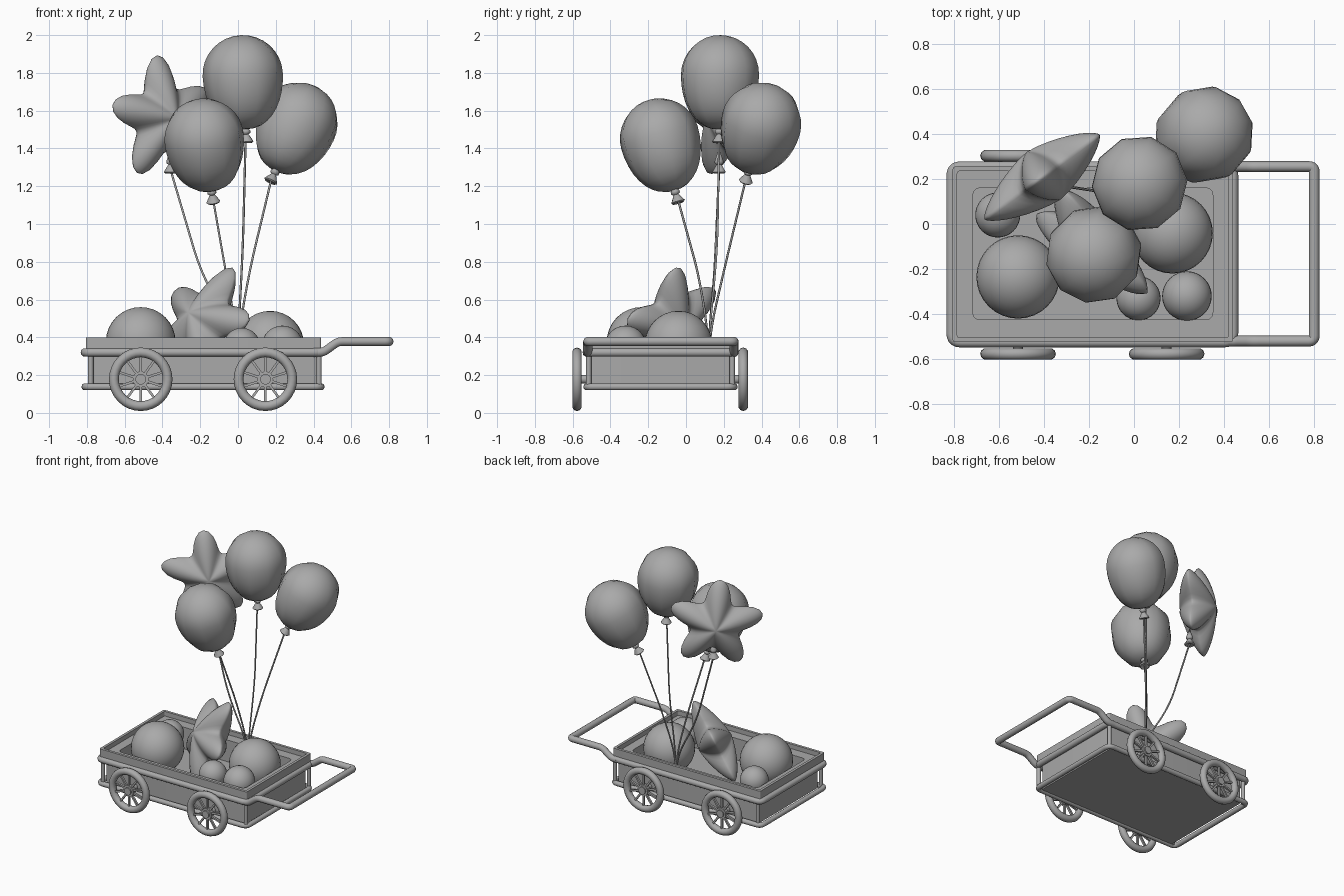
import bpy, bmesh, math
from mathutils import Vector, Matrix

if "Cube" in bpy.data.objects:
    bpy.data.objects.remove(bpy.data.objects["Cube"])

grey = bpy.data.materials.new("plain grey")
grey.diffuse_color = (0.4, 0.4, 0.4, 1)
grey.use_nodes = True
grey.node_tree.nodes["Principled BSDF"].inputs["Base Color"].default_value = grey.diffuse_color


def finish(bm, name, angle=None):
    bmesh.ops.recalc_face_normals(bm, faces=bm.faces)
    me = bpy.data.meshes.new(name)
    bm.to_mesh(me)
    bm.free()
    me.materials.append(grey)
    ob = bpy.data.objects.new(name, me)
    bpy.context.collection.objects.link(ob)
    if angle:
        bpy.ops.object.select_all(action='DESELECT')
        ob.select_set(True)
        bpy.context.view_layer.objects.active = ob
        bpy.ops.object.shade_smooth_by_angle(angle=math.radians(angle))
    return ob


def fillet(pts, rad, closed):
    """Round the corners of a polyline."""
    pts = [Vector(p) for p in pts]
    out = []
    for i, p in enumerate(pts):
        if not closed and i in (0, len(pts) - 1):
            out.append(p)
            continue
        a = p + (pts[i - 1] - p).normalized() * rad
        b = p + (pts[(i + 1) % len(pts)] - p).normalized() * rad
        for k in range(6):
            t = k / 5
            out.append(a * (1 - t) ** 2 + p * 2 * t * (1 - t) + b * t * t)
    return out


def tube(name, pts, r, closed=False, kind='POLY', res=3):
    cu = bpy.data.curves.new(name, 'CURVE')
    cu.dimensions = '3D'
    cu.bevel_depth = r
    cu.bevel_resolution = res
    cu.use_fill_caps = True
    sp = cu.splines.new(kind)
    sp.points.add(len(pts) - 1)
    for q, p in zip(sp.points, pts):
        q.co = (*p, 1)
    sp.use_cyclic_u = closed
    if kind == 'NURBS':
        sp.order_u = 3
        sp.use_endpoint_u = True
    sp.use_smooth = True
    cu.materials.append(grey)
    ob = bpy.data.objects.new(name, cu)
    bpy.context.collection.objects.link(ob)
    return ob


def rect(x0, x1, y0, y1, z):
    return [(x0, y0, z), (x1, y0, z), (x1, y1, z), (x0, y1, z)]


def lathe(bm, prof, n, mat):
    """Spin (radius, height) pairs round local z; zero radius closes an end."""
    rings = []
    for r, h in prof:
        if r == 0:
            rings.append([bm.verts.new(mat @ Vector((0, 0, h)))] * n)
        else:
            rings.append([bm.verts.new(mat @ Vector((r * math.cos(2 * math.pi * k / n),
                                                     r * math.sin(2 * math.pi * k / n), h)))
                          for k in range(n)])
    for a, b in zip(rings, rings[1:]):
        for k in range(n):
            j = (k + 1) % n
            bm.faces.new(dict.fromkeys((a[k], a[j], b[j], b[k])))


# Wagon tray: stacked rounded outlines, from the underside up and into the basin
bm = bmesh.new()
levels = [(-.765, .41, -.505, .235, .13), (-.765, .41, -.505, .235, .34),
          (-.805, .44, -.525, .255, .34), (-.805, .44, -.525, .255, .40),
          (-.785, .42, -.505, .235, .40), (-.785, .42, -.505, .235, .365),
          (-.715, .35, -.425, .16, .365), (-.715, .35, -.425, .16, .20)]
rings = [[bm.verts.new(p) for p in fillet(rect(*lv), .012 if i < 6 else .035, True)]
         for i, lv in enumerate(levels)]
for a, b in zip(rings, rings[1:]):
    for k in range(len(a)):
        j = (k + 1) % len(a)
        bm.faces.new((a[k], a[j], b[j], b[k]))
bm.faces.new(rings[0])
bm.faces.new(rings[-1])
finish(bm, "wagon_tray", 30)

# Rails, corner posts and pull handle
tube("upper_rail", fillet(rect(-.81, .44, -.525, .255, .32), .04, True), .023, True)
tube("lower_rail", fillet(rect(-.81, .44, -.525, .255, .138), .04, True), .019, True)
for x in (-.78, .428):
    for y in (-.515, .245):
        tube("corner_post", [(x, y, .13), (x, y, .33)], .015)
side = [(.40, .32), (.45, .32), (.53, .378), (.80, .378)]
path = [(x, -.52, z) for x, z in side] + [(x, .255, z) for x, z in reversed(side)]
tube("pull_handle", fillet(path, .024, False), .024)

# Wheels: tyre, hub and spokes
for x in (-.515, .145):
    for y, s in ((-.577, -1), (.303, 1)):
        c = Vector((x, y, .178))
        to_side = Matrix.Translation(c) @ Matrix.Rotation(-s * math.pi / 2, 4, 'X')
        bm = bmesh.new()
        prof = [(.142 + .026 * math.cos(a), .026 * math.sin(a))
                for a in [k * math.pi / 5 for k in range(11)]]
        lathe(bm, prof, 32, to_side)
        bmesh.ops.remove_doubles(bm, verts=bm.verts, dist=1e-5)
        finish(bm, "tyre", 50)
        bm = bmesh.new()
        lathe(bm, [(0, -.07), (.022, -.07), (.022, -.02), (.042, -.02), (.042, .014),
                   (.028, .014), (.028, .024), (0, .024)], 16, to_side)
        finish(bm, "hub", 40)
        bm = bmesh.new()
        for k in range(10):
            m = to_side @ Matrix.Rotation(k * math.pi / 5 + math.pi / 10, 4, 'Z') @ \
                Matrix.Translation((.082, 0, 0)) @ Matrix.Diagonal((.1, .013, .016, 1))
            bmesh.ops.create_cube(bm, size=1, matrix=m)
        finish(bm, "spokes")

# Play balls in the tray
for x, y, z, r in ((-.515, -.235, .375, .185), (.17, -.04, .36, .18), (.02, -.33, .352, .098),
                   (.235, -.32, .352, .11), (-.605, .04, .352, .1)):
    bm = bmesh.new()
    bmesh.ops.create_uvsphere(bm, u_segments=32, v_segments=16, radius=r,
                              matrix=Matrix.Translation((x, y, z)))
    finish(bm, "play_ball", 60)


def star(name, centre, up, across, R, depth):
    """Puffy five-pointed star."""
    up, across = Vector(up).normalized(), Vector(across).normalized()
    nrm, centre = up.cross(across).normalized(), Vector(centre)
    bm = bmesh.new()
    n, steps = 60, 9
    rad = [R * (.54 + .46 * (.5 + .5 * math.cos(5 * k * 2 * math.pi / n)) ** 1.15)
           for k in range(n)]
    edge = None
    for sgn in (1, -1):
        prev = [bm.verts.new(centre + nrm * depth * sgn)] * n
        for i in range(1, steps + 1):
            s = math.sin(i / steps * math.pi / 2)
            h = sgn * depth * max(0, 1 - s ** 1.4) ** .7
            if i == steps and edge:
                ring = edge
            else:
                ring = [bm.verts.new(centre + nrm * h + s * rad[k] *
                                     (up * math.cos(2 * math.pi * k / n) +
                                      across * math.sin(2 * math.pi * k / n))) for k in range(n)]
            for k in range(n):
                j = (k + 1) % n
                bm.faces.new(dict.fromkeys((prev[k], prev[j], ring[j], ring[k])))
            prev = ring
        edge = prev
    finish(bm, name, 80)


star("star_cushion", (-.186, -.086, .48), (.471, .109, .876), (-.627, .74, .242), .33, .125)
t = math.radians(6)
u = Vector((.805, .593, 0))
z = Vector((0, 0, 1))
star("star_balloon", (-.40, .215, 1.56), z * math.cos(t) - u * math.sin(t),
     u * math.cos(t) + z * math.sin(t), .335, .13)

# Round balloons: cap, tapered body, neck and flared knot along a tilted axis
body = [(.213 * math.sin(a), .21 * math.cos(a)) for a in [k * math.pi / 16 for k in range(9)]]
body += [(.213 * math.cos(a) ** .88, -.29 * math.sin(a)) for a in [k * math.pi / 18 for k in range(1, 9)]]
knot = [(.016, -.288), (.024, -.296), (.024, -.308), (.014, -.316), (.038, -.355), (.03, -.362), (0, -.352)]
for c, d in (((.025, .18, 1.79), (.02, -.005, -.36)), ((-.18, -.14, 1.455), (.05, .10, -.345)),
             ((.32, .40, 1.54), (-.15, -.085, -.32))):
    rot = Vector(d).to_track_quat('-Z', 'Y').to_matrix().to_4x4()
    bm = bmesh.new()
    lathe(bm, [(0 if i == 0 else r, h) for i, (r, h) in enumerate(body)] + knot, 10,
          Matrix.Translation(c) @ rot)
    finish(bm, "round_balloon", 60)
bm = bmesh.new()
lathe(bm, [(0, .38)] + knot[1:], 10, Matrix.Translation((-.355, .175, 1.63)))
bm.verts.ensure_lookup_table()
bm.verts[0].co.z = 1.40
finish(bm, "star_knot", 60)

# Strings gathered inside the tray
for top, mid in (((.04, .175, 1.44), (.025, .165, .85)), ((-.13, -.04, 1.12), (-.06, .07, .72)),
                 ((.175, .315, 1.23), (.06, .2, .75)), ((-.355, .175, 1.28), (-.19, .15, .72))):
    tube("balloon_string", [top, tuple((a * 1.1 + b * .9) / 2 for a, b in zip(top, mid)), mid,
                            (.0, .12, .40), (.0, .12, .25)], .006, kind='NURBS', res=1)
